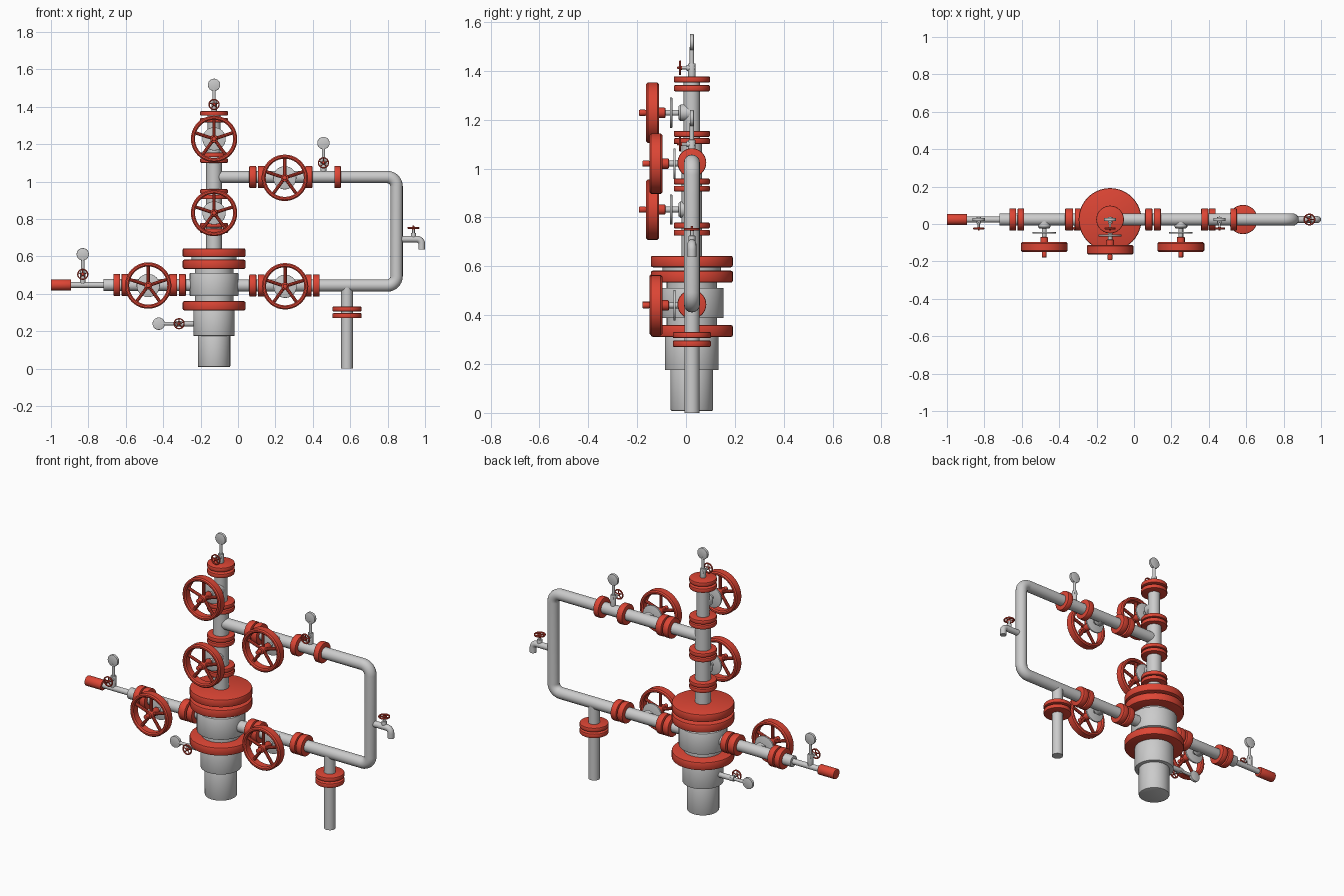
import bpy, bmesh
from math import sin, cos, pi, tau
from mathutils import Vector

if "Cube" in bpy.data.objects:
    bpy.data.objects.remove(bpy.data.objects["Cube"])

CX, CY = -0.128, 0.024          # axis of the main column
UP, LOW = 1.024, 0.444          # heights of the upper and lower branches
X, Z, F = Vector((1, 0, 0)), Vector((0, 0, 1)), Vector((0, -1, 0))

red = bpy.data.materials.new("red_paint")
red.diffuse_color = (0.72, 0.06, 0.035, 1)
red.use_nodes = True
red.node_tree.nodes["Principled BSDF"].inputs["Base Color"].default_value = red.diffuse_color


def part(name, pieces, mat=None):
    """One object from turned pieces: (origin, axis, [(radius, height)...], closed, sides)."""
    bm = bmesh.new()
    for origin, axis, profile, closed, sides in pieces:
        axis = Vector(axis).normalized()
        u = (Z if abs(axis.z) < 0.9 else X).cross(axis).normalized()
        v = axis.cross(u)
        rings = [[bm.verts.new(Vector(origin) + axis * h + (u * cos(tau * i / sides) + v * sin(tau * i / sides)) * r)
                  for i in range(sides)] for r, h in profile]
        pairs = list(zip(rings, rings[1:])) + ([(rings[-1], rings[0])] if closed else [])
        for a, b in pairs:
            for i in range(sides):
                j = (i + 1) % sides
                bm.faces.new((a[i], a[j], b[j], b[i]))
        if not closed:
            bm.faces.new(rings[0][::-1])
            bm.faces.new(rings[-1])
    bmesh.ops.recalc_face_normals(bm, faces=bm.faces)
    me = bpy.data.meshes.new(name)
    bm.to_mesh(me)
    bm.free()
    ob = bpy.data.objects.new(name, me)
    bpy.context.collection.objects.link(ob)
    if mat:
        me.materials.append(mat)
    return ob


def rod(origin, axis, r, h0, h1, b=0.0, sides=40):
    """Cylinder piece with optional bevelled ends."""
    prof = [(r, h0), (r, h1)]
    if b:
        k = 0.3 * b
        prof = [(r - b, h0), (r - k, h0 + k), (r, h0 + b), (r, h1 - b), (r - k, h1 - k), (r - b, h1)]
    return (origin, axis, prof, False, sides)


def wheel(name, c, axis, R, depth, rim, hub, front, back, ref=Z):
    """Five-spoke handwheel; c is the rim centre, front/back the hub reach."""
    axis, side, d, b = Vector(axis), Vector(axis).cross(ref), depth / 2, rim * 0.3
    ring = [(R - rim, -d + b), (R - rim + b, -d), (R - b, -d), (R, -d + b),
            (R, d - b), (R - b, d), (R - rim + b, d), (R - rim, d - b)]
    pieces = [(c, axis, ring, True, 40),
              rod(c, axis, hub, -back, d, hub * 0.2, 20),
              rod(c, axis, hub * 0.6, d, front, hub * 0.2, 16)]
    for i in range(5):
        a = tau * i / 5
        pieces.append(rod(c, ref * cos(a) + side * sin(a), rim * 0.42, hub * 0.5, R - rim * 0.5, 0, 10))
    part(name, pieces, red)


def gate_valve(name, x, z, s=0.0):
    """Bonnet, round plate and spindle with a large handwheel facing the front."""
    o = (x, CY, z)
    part(name + "_bonnet", [
        (o, F, [(0.034, 0), (0.034, 0.046 - s / 2), (0.027, 0.054 - s / 2)], False, 32),
        rod(o, F, 0.012, 0.04, 0.14 - s, 0, 20),
        rod(o, F, 0.062, 0.080 - s, 0.090 - s, 0.002)])
    wheel(name + "_handwheel", (x, CY - 0.161 + s, z), F, 0.124, 0.052, 0.022, 0.021, 0.056, 0.053)


def gauge(name, base, d, valve, dial):
    """Gauge on a stub along d, with a needle valve and a round dial."""
    base, d = Vector((base[0], CY, base[1])), Vector(d)
    vp, dp = base + d * valve, base + d * dial
    part(name + "_stem", [
        rod(base, d, 0.015, 0, valve + 0.018, 0.002, 20),
        rod(base, d, 0.009, valve, dial - 0.02, 0, 16),
        rod(vp, F, 0.012, -0.014, 0.022, 0.002, 16),
        rod(vp, F, 0.006, 0, 0.05, 0, 12)])
    part(name + "_dial", [rod(dp, F, 0.033, -0.008, 0.008, 0.002, 32)])
    wheel(name + "_knob", vp + F * 0.048, F, 0.030, 0.009, 0.007, 0.008, 0.012, 0.008)


def flanges(name, origin, axis, r, spans, b=0.005):
    part(name, [rod(origin, axis, r, a, c, b) for a, c in spans], red)


col = (CX, CY, 0)

# wellhead casing and main body
part("base_pipe", [rod(col, Z, 0.087, 0.008, 0.19, 0.006, 48)])
part("casing", [rod(col, Z, 0.11, 0.175, 0.32, 0.002, 48)])
part("wellhead_body", [
    rod(col, Z, 0.103, 0.31, 0.54, 0, 48),
    rod(col, Z, 0.13, 0.388, 0.512, 0.004, 48),
    rod(col, Z, 0.12, 0.575, 0.60, 0, 48)])
flanges("wellhead_flanges", col, Z, 0.168, [(0.311, 0.36), (0.533, 0.582), (0.596, 0.643)], 0.008)

# vertical column with its flange pairs
part("column_pipe", [rod(col, Z, 0.042, 0.63, 1.11), rod(col, Z, 0.034, 1.10, 1.36)])
flanges("column_flanges", col, Z, 0.074, [
    (0.725, 0.749), (0.755, 0.779), (0.906, 0.929), (0.935, 0.959),
    (1.100, 1.124), (1.130, 1.154), (1.316, 1.341), (1.352, 1.377)])
gate_valve("master_valve", CX, 0.832)
gate_valve("swab_valve", CX, 1.228)

# looped pipe joining the upper and lower right branches
XR, RB = 0.848, 0.05
path = [(CX, UP)]
for cz, a0 in ((UP - RB, pi / 2), (LOW + RB, 0)):
    path += [(XR - RB + RB * cos(a0 - pi / 2 * i / 8), cz + RB * sin(a0 - pi / 2 * i / 8)) for i in range(9)]
path.append((CX, LOW))


def bent_pipe(name, pts, r):
    cu = bpy.data.curves.new(name, "CURVE")
    cu.dimensions = "3D"
    cu.bevel_depth, cu.bevel_resolution, cu.use_fill_caps = r, 6, True
    sp = cu.splines.new("POLY")
    sp.points.add(len(pts) - 1)
    for p, (x, z) in zip(sp.points, pts):
        p.co = (x, CY, z, 1)
    sp.use_smooth = True
    ob = bpy.data.objects.new(name, cu)
    bpy.context.collection.objects.link(ob)
    me = bpy.data.meshes.new_from_object(ob.evaluated_get(bpy.context.evaluated_depsgraph_get()))
    bpy.data.objects.remove(ob)
    bpy.context.collection.objects.link(bpy.data.objects.new(name, me))


bent_pipe("loop_pipe", path, 0.033)
flanges("upper_branch_flanges", (0, CY, UP), X, 0.059,
        [(0.06, 0.098), (0.106, 0.144), (0.36, 0.398), (0.515, 0.55)])
flanges("lower_right_flanges", (0, CY, LOW), X, 0.059,
        [(0.06, 0.098), (0.106, 0.143), (0.358, 0.394), (0.40, 0.437)])
gate_valve("upper_wing_valve", 0.25, UP - 0.004, 0.014)
gate_valve("lower_right_valve", 0.252, LOW - 0.004, 0.014)

# left branch ending in a red cap
part("left_pipe", [
    rod((CX, CY, LOW + 0.003), -X, 0.032, 0, 0.592, 0.002),
    rod((CX, CY, LOW + 0.003), -X, 0.016, 0.58, 0.80, 0, 24)])
flanges("left_flanges", (0, CY, LOW + 0.003), X, 0.059,
        [(-0.666, -0.63), (-0.623, -0.587), (-0.369, -0.325), (-0.316, -0.278)])
part("left_end_cap", [rod((-1, CY, LOW + 0.003), X, 0.029, 0, 0.107, 0.003)], red)
gate_valve("left_valve", -0.48, LOW, 0.014)

# drain leg under the lower branch
drain = (0.583, CY, 0)
part("drain_pipe", [rod(drain, Z, 0.031, 0, LOW)])
flanges("drain_flanges", drain, Z, 0.078, [(0.27, 0.296), (0.306, 0.331)])

# tap on the right side of the loop
spout = [(XR, 0.692), (0.957, 0.692)]
spout += [(0.957 + 0.025 * sin(pi / 2 * i / 6), 0.667 + 0.025 * cos(pi / 2 * i / 6)) for i in range(1, 7)]
bent_pipe("tap_spout", spout + [(0.982, 0.638)], 0.018)
part("tap_stem", [rod((0.938, CY, 0), Z, 0.014, 0.69, 0.725, 0.002, 20),
                  rod((0.938, CY, 0), Z, 0.007, 0.70, 0.75, 0, 12)])
wheel("tap_knob", (0.938, CY, 0.752), Z, 0.032, 0.010, 0.008, 0.008, 0.012, 0.008, X)

# gauges
gauge("top_gauge", (CX, 1.36), Z, 0.052, 0.157)
gauge("upper_gauge", (0.457, UP), Z, 0.076, 0.182)
gauge("left_gauge", (-0.83, LOW), Z, 0.060, 0.167)
gauge("casing_gauge", (CX - 0.09, 0.24), -X, 0.097, 0.206)

# smooth shading with crisp edges
for ob in bpy.context.scene.objects:
    ob.select_set(True)
    bpy.context.view_layer.objects.active = ob
bpy.ops.object.shade_smooth_by_angle(angle=0.6)
